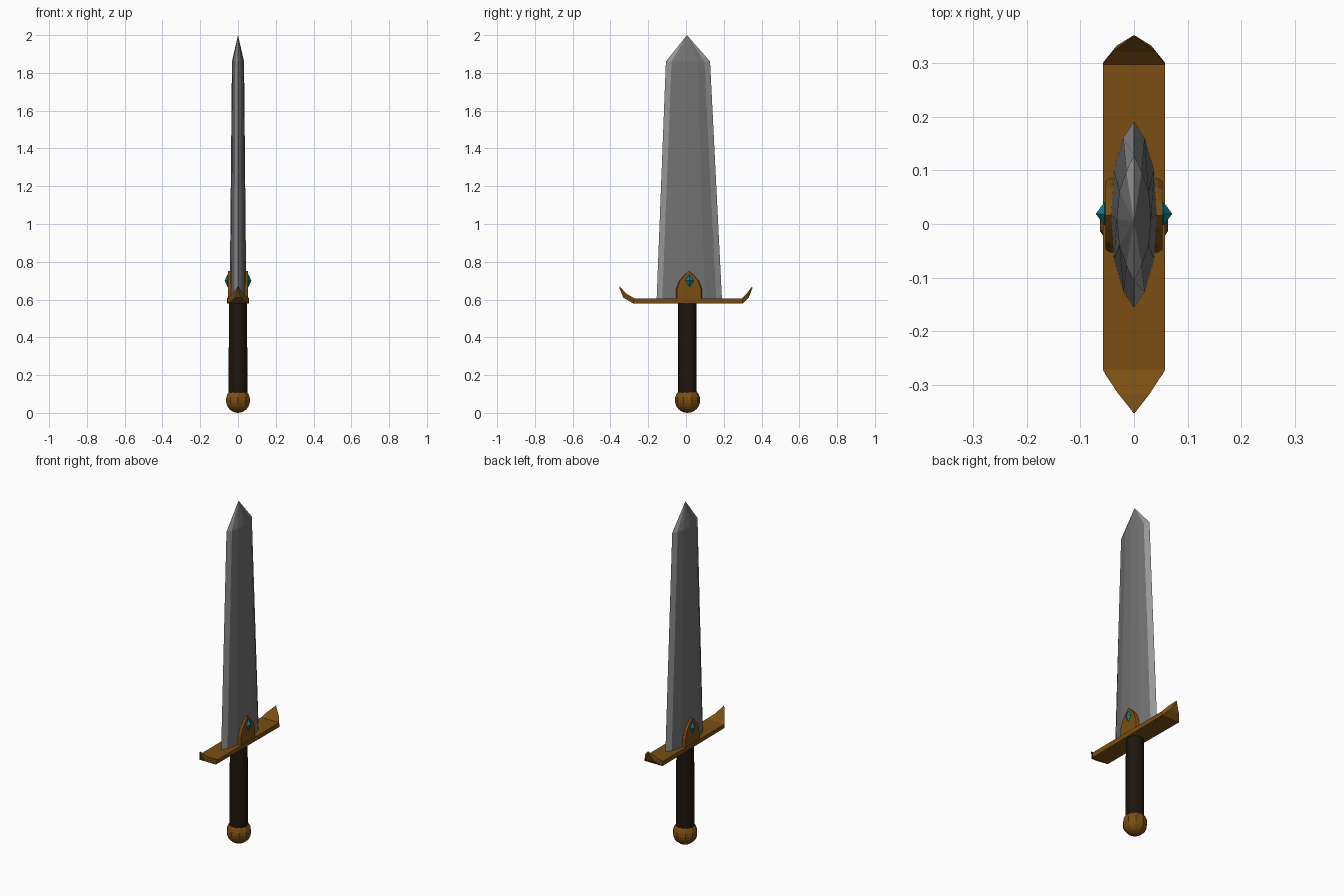
import bpy, bmesh
from mathutils import Matrix

if "Cube" in bpy.data.objects:
    bpy.data.objects.remove(bpy.data.objects["Cube"])


def material(name, rgb):
    m = bpy.data.materials.new(name)
    m.diffuse_color = (*rgb, 1)
    m.use_nodes = True
    m.node_tree.nodes["Principled BSDF"].inputs["Base Color"].default_value = m.diffuse_color
    return m


GOLD = material("gold", (0.196, 0.076, 0.006))
STEEL = material("steel", (0.168, 0.168, 0.168))
EDGE = material("edge_steel", (0.32, 0.32, 0.32))
LEATHER = material("leather", (0.0125, 0.0073, 0.0043))
TEAL = material("teal", (0.006, 0.22, 0.3))


def finish(bm, name, mat):
    bmesh.ops.recalc_face_normals(bm, faces=bm.faces[:])
    me = bpy.data.meshes.new(name)
    bm.to_mesh(me)
    bm.free()
    ob = bpy.data.objects.new(name, me)
    bpy.context.collection.objects.link(ob)
    me.materials.append(mat)
    return ob


def loft(name, rings, mat, tip=None):
    """Bridge equal-length rings, cap the ends, or close to a tip point."""
    bm = bmesh.new()
    vs = [[bm.verts.new(p) for p in r] for r in rings]
    n = len(rings[0])
    for a, b in zip(vs, vs[1:]):
        for i in range(n):
            j = (i + 1) % n
            bm.faces.new((a[i], a[j], b[j], b[i]))
    bm.faces.new(vs[0][::-1])
    if tip:
        t = bm.verts.new(tip)
        for i in range(n):
            bm.faces.new((vs[-1][i], vs[-1][(i + 1) % n], t))
    else:
        bm.faces.new(vs[-1])
    return finish(bm, name, mat)


# Blade: bevelled edges, shallow ridge, short point
def blade_ring(z, yc, half_y, half_x):
    s = half_y - 0.03
    side = [(0, half_y), (0.45, s), (0.85, s * 0.58), (1, 0),
            (0.85, -s * 0.58), (0.45, -s), (0, -half_y)]
    pts = side + [(-x, y) for x, y in side[-2:0:-1]]
    return [(x * half_x, yc + y, z) for x, y in pts]


blade = loft("blade", [blade_ring(0.6, 0.0175, 0.173, 0.044),
                       blade_ring(1.86, 0.0105, 0.117, 0.032)],
             STEEL, (0, 0.005, 2.0))
# Brighter ground edges: the faces touching the two cutting edges
blade.data.materials.append(EDGE)
for f in blade.data.polygons:
    if len(f.vertices) < 5 and any(v % 12 in (0, 6) and v < 24 for v in f.vertices):
        f.material_index = 1


# Guard: flat bar with upswept, pointed ends
def guard_ring(y0, z0, w0, y1, z1, w1):
    return [(-w0, y0, z0), (w0, y0, z0), (w1, y1, z1), (-w1, y1, z1)]


W = 0.058
loft("guard", [
    guard_ring(-0.352, 0.66, 0.001, -0.351, 0.67, 0.001),
    guard_ring(-0.332, 0.61, 0.014, -0.315, 0.63, 0.03),
    guard_ring(-0.28, 0.58, 0.053, -0.271, 0.606, W),
    guard_ring(0.3, 0.58, W, 0.297, 0.606, W),
    guard_ring(0.332, 0.61, 0.032, 0.32, 0.63, 0.04),
    guard_ring(0.351, 0.66, 0.001, 0.35, 0.67, 0.001)], GOLD)

# Arched plates and gems on both faces of the blade
arch = [(0.069, 0.6), (0.069, 0.655), (0.052, 0.7), (0.025, 0.73), (0, 0.752)]
arch += [(-y, z) for y, z in arch[-2::-1]]
for s, side in ((1, "right"), (-1, "left")):
    loft("plate_" + side,
         [[(s * x, 0.016 + y * k, z) for y, z in arch]
          for x, k in ((0.026, 1), (0.045, 1), (0.053, 0.92))], GOLD)
    bm = bmesh.new()
    ends = [bm.verts.new((s * x, 0.019, 0.7)) for x in (0.038, 0.071)]
    girdle = [bm.verts.new((s * 0.055, 0.019 + y, 0.7 + z))
              for y, z in ((0.022, 0), (0, 0.034), (-0.022, 0), (0, -0.034))]
    for i in range(4):
        for e in ends:
            bm.faces.new((girdle[i], girdle[(i + 1) % 4], e))
    finish(bm, "gem_" + side, TEAL)

# Grip
bm = bmesh.new()
bmesh.ops.create_cone(bm, cap_ends=True, segments=16, radius1=0.05, radius2=0.048,
                      depth=0.5, matrix=Matrix.Translation((0, 0.007, 0.34)))
finish(bm, "grip", LEATHER)

# Pommel
bm = bmesh.new()
bmesh.ops.create_uvsphere(bm, u_segments=10, v_segments=12, radius=0.067,
                          matrix=Matrix.Translation((0, 0.008, 0.067)))
finish(bm, "pommel", GOLD)
